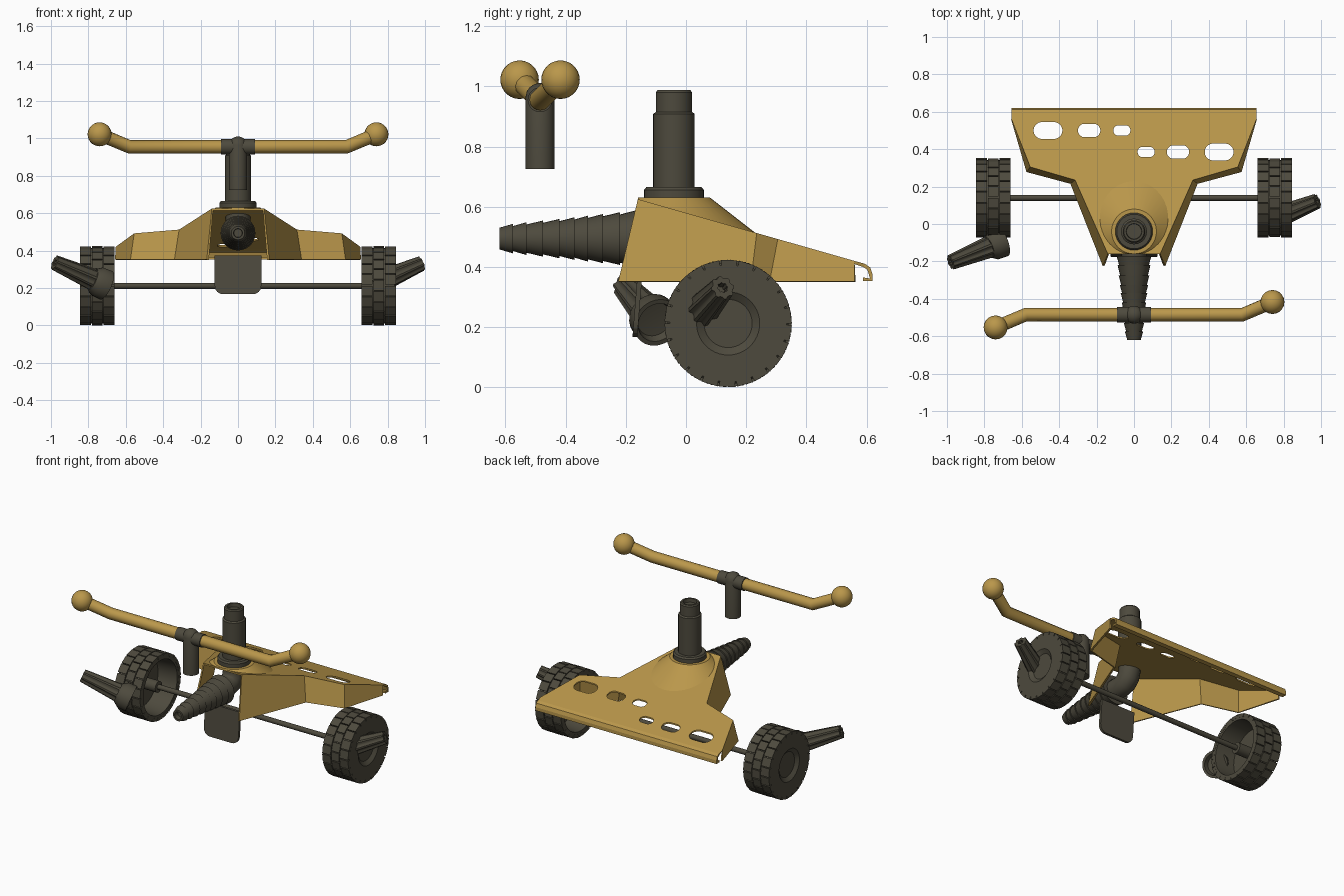
import bpy, bmesh, math
from mathutils import Vector

old = bpy.data.objects.get("Cube")
if old:
    bpy.data.objects.remove(old, do_unlink=True)


def material(name, rgb):
    m = bpy.data.materials.new(name)
    m.use_nodes = True
    m.diffuse_color = (*rgb, 1)
    bsdf = next(n for n in m.node_tree.nodes if n.type == 'BSDF_PRINCIPLED')
    bsdf.inputs["Base Color"].default_value = (*rgb, 1)
    return m


YELLOW = material("ochre_yellow", (0.49, 0.31, 0.07))
DARK = material("dark_olive_grey", (0.075, 0.068, 0.047))


def finish(name, bm, mat, smooth=True):
    bmesh.ops.remove_doubles(bm, verts=bm.verts, dist=1e-5)
    bmesh.ops.recalc_face_normals(bm, faces=bm.faces)
    mesh = bpy.data.meshes.new(name)
    bm.to_mesh(mesh)
    bm.free()
    mesh.materials.append(mat)
    ob = bpy.data.objects.new(name, mesh)
    bpy.context.collection.objects.link(ob)
    activate(ob)
    if smooth:
        bpy.ops.object.shade_smooth_by_angle(angle=math.radians(32))
    return ob


def activate(ob):
    bpy.ops.object.select_all(action='DESELECT')
    ob.select_set(True)
    bpy.context.view_layer.objects.active = ob


def lathe(name, profile, origin, axis, mat, seg=28, flute=0.0):
    """Spin (distance, radius) pairs about an axis; flute dents every other side."""
    bm = bmesh.new()
    turn = Vector(axis).to_track_quat('Z', 'Y')
    rings = []
    for t, r in profile:
        ring = []
        for i in range(seg):
            a = math.tau * i / seg
            k = r * (1 - flute * (i % 4 // 2))
            ring.append(bm.verts.new(Vector(origin) + turn @ Vector((k * math.cos(a), k * math.sin(a), t))))
        rings.append(ring)
    for a, b in zip(rings, rings[1:]):
        for i in range(seg):
            j = (i + 1) % seg
            bm.faces.new((a[i], a[j], b[j], b[i]))
    bmesh.ops.dissolve_degenerate(bm, dist=1e-6, edges=bm.edges)
    return finish(name, bm, mat)


def tube(name, points, radius, mat):
    curve = bpy.data.curves.new(name, 'CURVE')
    curve.dimensions = '3D'
    curve.bevel_depth = radius
    curve.bevel_resolution = 4
    curve.use_fill_caps = True
    line = curve.splines.new('POLY')
    line.points.add(len(points) - 1)
    for p, co in zip(line.points, points):
        p.co = (*co, 1)
    curve.materials.append(mat)
    ob = bpy.data.objects.new(name, curve)
    bpy.context.collection.objects.link(ob)
    activate(ob)
    bpy.ops.object.convert(target='MESH')
    bpy.ops.object.shade_smooth_by_angle(angle=math.radians(40))


def prism(bm, outline, offset):
    face = bm.faces.new([bm.verts.new(p) for p in outline])
    out = bmesh.ops.extrude_face_region(bm, geom=[face], use_keep_orig=True)
    bmesh.ops.translate(bm, vec=offset, verts=[v for v in out["geom"] if isinstance(v, bmesh.types.BMVert)])


# Body shell: sloping deck, flared side walls and hooked rear lip
def deck_z(y):
    return 0.625 - 0.285 * (y + 0.16)


deck = [(0.14, -0.16), (0.315, 0.235), (0.555, 0.305), (0.655, 0.56)]
skirt = [(0.167, -0.225), (0.34, 0.215), (0.575, 0.278), (0.657, 0.56)]
lip = [(0.56, deck_z(0.56)), (0.595, 0.41), (0.612, 0.398), (0.62, 0.375), (0.62, 0.353), (0.588, 0.353)]
bm = bmesh.new()
edges = {}
for s in (1, -1):
    top = [bm.verts.new((s * x, y, deck_z(y))) for x, y in deck]
    low = [bm.verts.new((s * x, y, 0.352)) for x, y in skirt]
    hook = [top[-1]] + [bm.verts.new((s * 0.655, y, z)) for y, z in lip[1:]]
    edges[s] = top, hook
    for i in range(3):
        bm.faces.new((top[i], top[i + 1], low[i + 1], low[i]))
bm.faces.new(edges[1][0] + edges[-1][0][::-1])
for i in range(len(lip) - 1):
    bm.faces.new((edges[1][1][i], edges[1][1][i + 1], edges[-1][1][i + 1], edges[-1][1][i]))
bmesh.ops.recalc_face_normals(bm, faces=bm.faces)
bm.faces.ensure_lookup_table()
if bm.faces[6].normal.z < 0:
    bmesh.ops.reverse_faces(bm, faces=bm.faces)
mesh = bpy.data.meshes.new("body_shell")
bm.to_mesh(mesh)
bm.free()
mesh.materials.append(YELLOW)
shell = bpy.data.objects.new("body_shell", mesh)
bpy.context.collection.objects.link(shell)
thick = shell.modifiers.new("thickness", 'SOLIDIFY')
thick.thickness = 0.012
thick.offset = -1

# Oval slots cut through the deck
bm = bmesh.new()
for x, y, w, h in ((-0.46, 0.5, 0.077, 0.045), (-0.24, 0.5, 0.06, 0.036), (-0.065, 0.5, 0.046, 0.028),
                   (0.065, 0.385, 0.046, 0.028), (0.235, 0.385, 0.06, 0.036), (0.455, 0.385, 0.077, 0.045)):
    outline = []
    for i in range(24):
        a = math.tau * (i + 0.5) / 24
        side = math.copysign(w - h, math.cos(a))
        outline.append((x + side + h * math.cos(a), y + h * math.sin(a), 0.37))
    prism(bm, outline, (0, 0, 0.25))
cutter = finish("slot_cutter", bm, YELLOW, smooth=False)
cutter.hide_render = True
cut = shell.modifiers.new("slots", 'BOOLEAN')
cut.operation = 'DIFFERENCE'
cut.solver = 'EXACT'
cut.object = cutter
activate(shell)
for mod in ("thickness", "slots"):
    bpy.ops.object.modifier_apply(modifier=mod)
bpy.data.objects.remove(cutter, do_unlink=True)

# Conical hump that blends into the deck below the column
bm = bmesh.new()
ring = [[], []]
for i in range(40):
    a = math.tau * i / 40
    c, s = math.cos(a), math.sin(a)
    r = 0.1316 / (0.77 - 0.285 * c)
    y = max(-0.04 + r * c, -0.16)
    ring[0].append(bm.verts.new((r * s, y, deck_z(y) - 0.001)))
    ring[1].append(bm.verts.new((0.12 * s, -0.04 + 0.12 * c, 0.63)))
for i in range(40):
    j = (i + 1) % 40
    bm.faces.new((ring[0][i], ring[0][j], ring[1][j], ring[1][i]))
bm.faces.new(ring[1])
finish("deck_hump", bm, YELLOW)

# Steering column, flange and pipe bend below the deck
UP = (0, 0, 1)
lathe("column_flange", [(0.625, 0), (0.625, 0.1), (0.655, 0.1), (0.665, 0.092), (0.665, 0)], (0, -0.04, 0), UP, DARK)
lathe("steering_column", [(0.64, 0), (0.64, 0.069), (0.908, 0.069), (0.915, 0.06), (0.98, 0.06), (0.988, 0.054),
                          (0.988, 0.042), (0.965, 0.04), (0.965, 0)], (0, -0.04, 0), UP, DARK)
tube("pipe_bend", [(0, -0.04, 0.61), (0, -0.04, 0.57), (0, -0.052, 0.53), (0, -0.08, 0.503), (0, -0.12, 0.494),
                   (0, -0.21, 0.494)], 0.066, DARK)

# Ribbed nose: flared rings getting wider towards the body
steps = [0.62, 0.575, 0.53, 0.475, 0.42, 0.37, 0.325, 0.275, 0.22, 0.17]
nose = [(-0.59, 0), (-0.59, 0.022), (-0.62, 0.024)]
for i, (a, b) in enumerate(zip(steps, steps[1:])):
    r = 0.036 + 0.0055 * i
    nose += [(-a, r), (-b, r + 0.013)]
nose.append((-steps[-1], 0))
lathe("ribbed_nose", nose, (0, 0, 0.494), (0, 1, 0), DARK)

# Handlebar with a T-shaped stem and ball grips
BAR_Y, BAR_Z = -0.485, 0.955
for side, s in (("left", 1), ("right", -1)):
    end = (s * 0.74, BAR_Y + s * 0.068, 1.022)
    tube(side + "_handlebar", [(0, BAR_Y, BAR_Z), (s * 0.58, BAR_Y, BAR_Z), end], 0.036, YELLOW)
    bm = bmesh.new()
    bmesh.ops.create_uvsphere(bm, u_segments=20, v_segments=14, radius=0.064)
    bmesh.ops.translate(bm, vec=end, verts=bm.verts)
    finish(side + "_ball_grip", bm, YELLOW)
lathe("bar_socket", [(-0.09, 0), (-0.09, 0.041), (0.09, 0.041), (0.09, 0)], (0, BAR_Y, BAR_Z), (1, 0, 0), DARK)
dome = [(0.965 + 0.046 * math.sin(a), 0.048 * math.cos(a)) for a in (0, 0.4, 0.8, 1.2, math.pi / 2)]
lathe("handlebar_stem", [(0.725, 0), (0.725, 0.048)] + dome, (0, BAR_Y, 0), UP, DARK)

# Front mudflap with rounded lower corners
outline = [(0.125, 0.375), (0.125, 0.215)]
outline += [(0.08 + 0.045 * math.cos(a), 0.212 - 0.045 * math.sin(a)) for a in (0.4, 0.8, 1.2, math.pi / 2)]
outline += [(-x, z) for x, z in outline[::-1]]
bm = bmesh.new()
prism(bm, [(x, -0.178 + 0.08 * (z - 0.165), z) for x, z in outline], (0, 0.016, 0))
finish("mudflap", bm, DARK, smooth=False)

# Axle and hollow wheels with staggered tread blocks
AXLE = Vector((0, 0.14, 0.212))
lathe("axle", [(-0.78, 0), (-0.78, 0.016), (0.78, 0.016), (0.78, 0)], AXLE, (1, 0, 0), DARK, seg=12)
rim = [(0.04, 0), (0.04, 0.165), (-0.092, 0.175), (-0.092, 0.201), (0.086, 0.201), (0.093, 0.194),
       (0.093, 0.105), (0.075, 0.08), (0.075, 0)]
COUNT = 22
for side, s in (("left", 1), ("right", -1)):
    hub = AXLE + Vector((s * 0.752, 0, 0))
    lathe(side + "_wheel", rim, hub, (s, 0, 0), DARK, seg=44)
    lathe(side + "_hub", [(-0.08, 0), (-0.08, 0.036), (0.05, 0.036), (0.05, 0)], hub, (s, 0, 0), DARK, seg=16)
    bm = bmesh.new()
    for col, (x0, x1) in enumerate(((-0.093, -0.033), (-0.028, 0.028), (0.033, 0.093))):
        for i in range(COUNT):
            a0 = math.tau * (i + 0.5 * (col % 2)) / COUNT
            a1 = a0 + math.tau / COUNT * 0.9
            quad = [(r * math.cos(a), r * math.sin(a)) for r, a in
                    ((0.19, a0), (0.212, a0), (0.212, a1), (0.19, a1))]
            prism(bm, [hub + Vector((x0, y, z)) for y, z in quad], (x1 - x0, 0, 0))
    finish(side + "_tread", bm, DARK, smooth=False)

# Fluted pegs, each with an open cup at its inner end
cup = [(0.035, 0), (0.03, 0.06), (0, 0.068), (0, 0.083), (0.055, 0.08), (0.085, 0.06), (0.085, 0)]
grip = [(0.07, 0), (0.07, 0.06), (0.32, 0.041), (0.32, 0.018), (0.29, 0.018), (0.29, 0)]
for side, s, start in (("left", 1, (0.705, 0.012, 0.21)), ("right", -1, (-0.705, -0.095, 0.215))):
    axis = Vector((s * 0.25, s * 0.1, 0.11))
    lathe(side + "_peg_cup", cup, start, axis, DARK)
    lathe(side + "_peg_grip", grip, start, axis, DARK, seg=32, flute=0.16)
